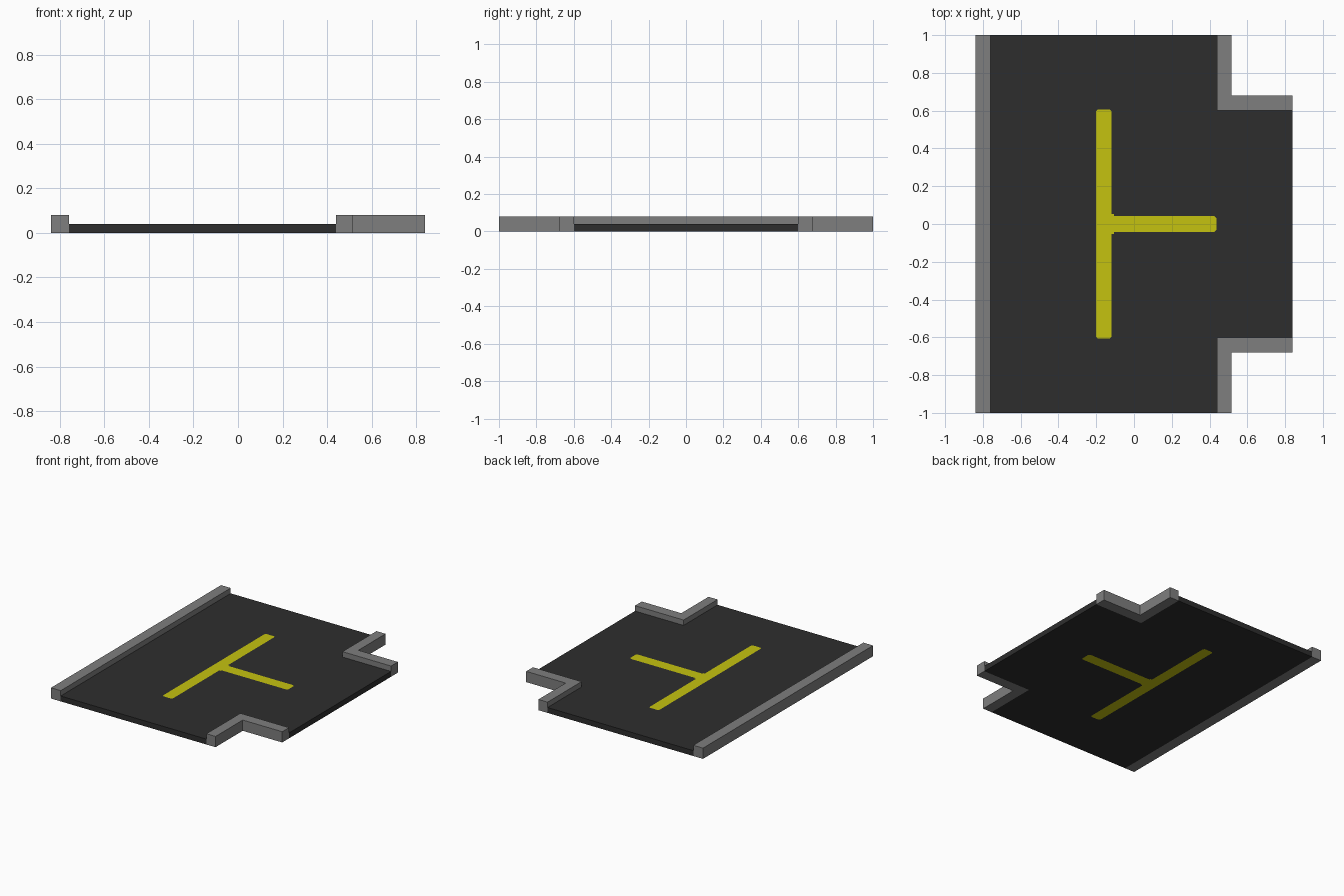
import bpy
import bmesh

cube = bpy.data.objects.get("Cube")
if cube:
    bpy.data.objects.remove(cube, do_unlink=True)


def material(name, rgb):
    mat = bpy.data.materials.new(name)
    mat.use_nodes = True
    color = (*rgb, 1.0)
    mat.diffuse_color = color
    mat.node_tree.nodes["Principled BSDF"].inputs["Base Color"].default_value = color
    return mat


def mirrored(half):
    """Close a half outline by reflecting it across the y = 0 line."""
    return half + [(x, -y) for x, y in reversed(half)]


def slab(name, outlines, height, mat):
    """Extrude flat outlines up from the ground; inner outlines become holes."""
    curve = bpy.data.curves.new(name + "_profile", "CURVE")
    curve.dimensions = "2D"
    curve.fill_mode = "BOTH"
    curve.extrude = height / 2
    for outline in outlines:
        spline = curve.splines.new("POLY")
        spline.points.add(len(outline) - 1)
        for point, (x, y) in zip(spline.points, outline):
            point.co = (x, y, 0, 1)
        spline.use_cyclic_u = True
    helper = bpy.data.objects.new(name + "_profile", curve)
    bpy.context.collection.objects.link(helper)
    graph = bpy.context.evaluated_depsgraph_get()
    mesh = bpy.data.meshes.new_from_object(helper.evaluated_get(graph))
    bpy.data.objects.remove(helper, do_unlink=True)
    bpy.data.curves.remove(curve)

    bm = bmesh.new()
    bm.from_mesh(mesh)
    bmesh.ops.remove_doubles(bm, verts=bm.verts, dist=0.0001)
    bmesh.ops.translate(bm, verts=bm.verts, vec=(0, 0, height / 2))
    bmesh.ops.recalc_face_normals(bm, faces=bm.faces)
    for face in bm.faces:
        face.smooth = False
    bm.to_mesh(mesh)
    bm.free()
    mesh.name = name
    mesh.materials.clear()
    mesh.materials.append(mat)
    obj = bpy.data.objects.new(name, mesh)
    bpy.context.collection.objects.link(obj)
    return obj


asphalt = material("asphalt", (0.027, 0.027, 0.027))
concrete = material("concrete", (0.21, 0.21, 0.21))
yellow = material("yellow_paint", (0.56, 0.54, 0.005))

ROAD, KERB = 0.04, 0.08

# T-shaped lane marking, inlaid through the road
line = mirrored([(0.437, 0.03), (0.425, 0.042), (-0.105, 0.042), (-0.105, 0.052),
                 (-0.118, 0.052), (-0.118, 0.597), (-0.128, 0.607),
                 (-0.19, 0.607), (-0.2, 0.597)])
slab("lane_marking", [line], ROAD, yellow)

# Road deck with a side branch
deck = mirrored([(0.84, 0.6), (0.44, 0.6), (0.44, 1.0), (-0.76, 1.0)])
slab("road", [deck, line], ROAD, asphalt)

# Straight kerb opposite the branch
slab("straight_kerb", [mirrored([(-0.76, 1.0), (-0.84, 1.0)])], KERB, concrete)

# L-shaped corner kerbs
corner = [(0.44, 0.6), (0.84, 0.6), (0.84, 0.68), (0.515, 0.68), (0.515, 1.0), (0.44, 1.0)]
for name, side in (("back_corner_kerb", 1), ("front_corner_kerb", -1)):
    slab(name, [[(x, side * y) for x, y in corner]], KERB, concrete)
